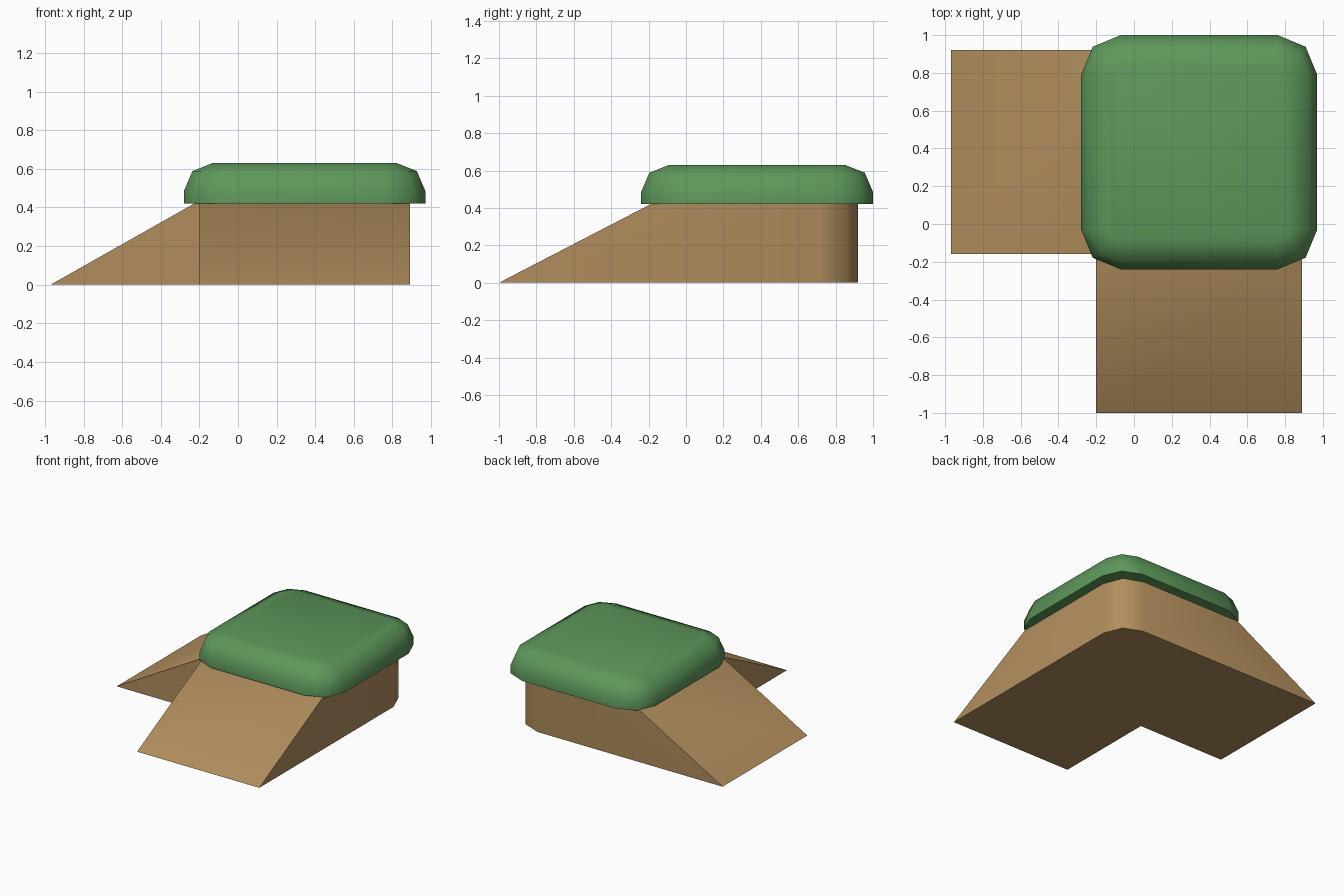
import bpy, bmesh, math

if "Cube" in bpy.data.objects:
    bpy.data.objects.remove(bpy.data.objects["Cube"])


def material(name, rgb):
    m = bpy.data.materials.new(name)
    m.diffuse_color = (*rgb, 1.0)
    m.use_nodes = True
    m.node_tree.nodes["Principled BSDF"].inputs["Base Color"].default_value = m.diffuse_color
    return m


def finish(name, bm, mat, angle):
    bmesh.ops.recalc_face_normals(bm, faces=bm.faces[:])
    me = bpy.data.meshes.new(name)
    bm.to_mesh(me)
    bm.free()
    ob = bpy.data.objects.new(name, me)
    bpy.context.collection.objects.link(ob)
    me.materials.append(mat)
    bpy.ops.object.select_all(action='DESELECT')
    ob.select_set(True)
    bpy.context.view_layer.objects.active = ob
    bpy.ops.object.shade_smooth_by_angle(angle=math.radians(angle))
    return ob


dirt = material("dirt brown", (0.44, 0.27, 0.11))
grass = material("grass green", (0.11, 0.31, 0.105))

# Dirt block: L-shaped base with a ramp on the left and a ramp on the front,
# and a rounded outer back corner
TOP = 0.435
X0, X1, Y0, Y1 = -0.2, 0.89, -0.16, 0.92
corner = [(X1, Y1 - 0.21), (X1 - 0.06, Y1 - 0.06), (X1 - 0.21, Y1)]
base = [(-0.97, Y0), (X0, Y0), (X0, -1.0), (X1, -1.0)] + corner + [(-0.97, Y1)]
plateau = [(X0, Y0), (X1, Y0)] + corner + [(X0, Y1)]
bm = bmesh.new()
b = [bm.verts.new((x, y, 0)) for x, y in base]
t = [bm.verts.new((x, y, TOP)) for x, y in plateau]
for f in (b, t,
          (b[0], b[7], t[5], t[0]),            # left ramp
          (b[2], b[3], t[1], t[0]),            # front ramp
          (b[0], b[1], t[0]),                  # inner side of left ramp
          (b[1], b[2], t[0]),                  # inner side of front ramp
          (b[3], b[4], t[2], t[1]),            # right wall
          (b[4], b[5], t[3], t[2]),            # rounded corner
          (b[5], b[6], t[4], t[3]),
          (b[6], b[7], t[5], t[4])):           # back wall
    bm.faces.new(f)
finish("dirt_ramps", bm, dirt, 50)

# Grass cap: stacked rounded-square rings with a softened upper edge
CX, CY, HX, HY, R = 0.345, 0.38, 0.625, 0.62, 0.21
bm = bmesh.new()
rings = []
for z, inset in ((0.42, 0), (0.485, 0), (0.588, 0.044), (0.63, 0.15)):
    r = R - inset
    ring = []
    for k, (sx, sy) in enumerate(((1, 1), (-1, 1), (-1, -1), (1, -1))):
        for s in range(3):
            a = math.radians(90 * k + 45 * s)
            ring.append(bm.verts.new((CX + sx * (HX - R) + r * math.cos(a),
                                      CY + sy * (HY - R) + r * math.sin(a), z)))
    rings.append(ring)
for lo, hi in zip(rings, rings[1:]):
    for i in range(12):
        j = (i + 1) % 12
        bm.faces.new((lo[i], lo[j], hi[j], hi[i]))
bm.faces.new(rings[0])
bm.faces.new(rings[-1])
finish("grass_cap", bm, grass, 60)
